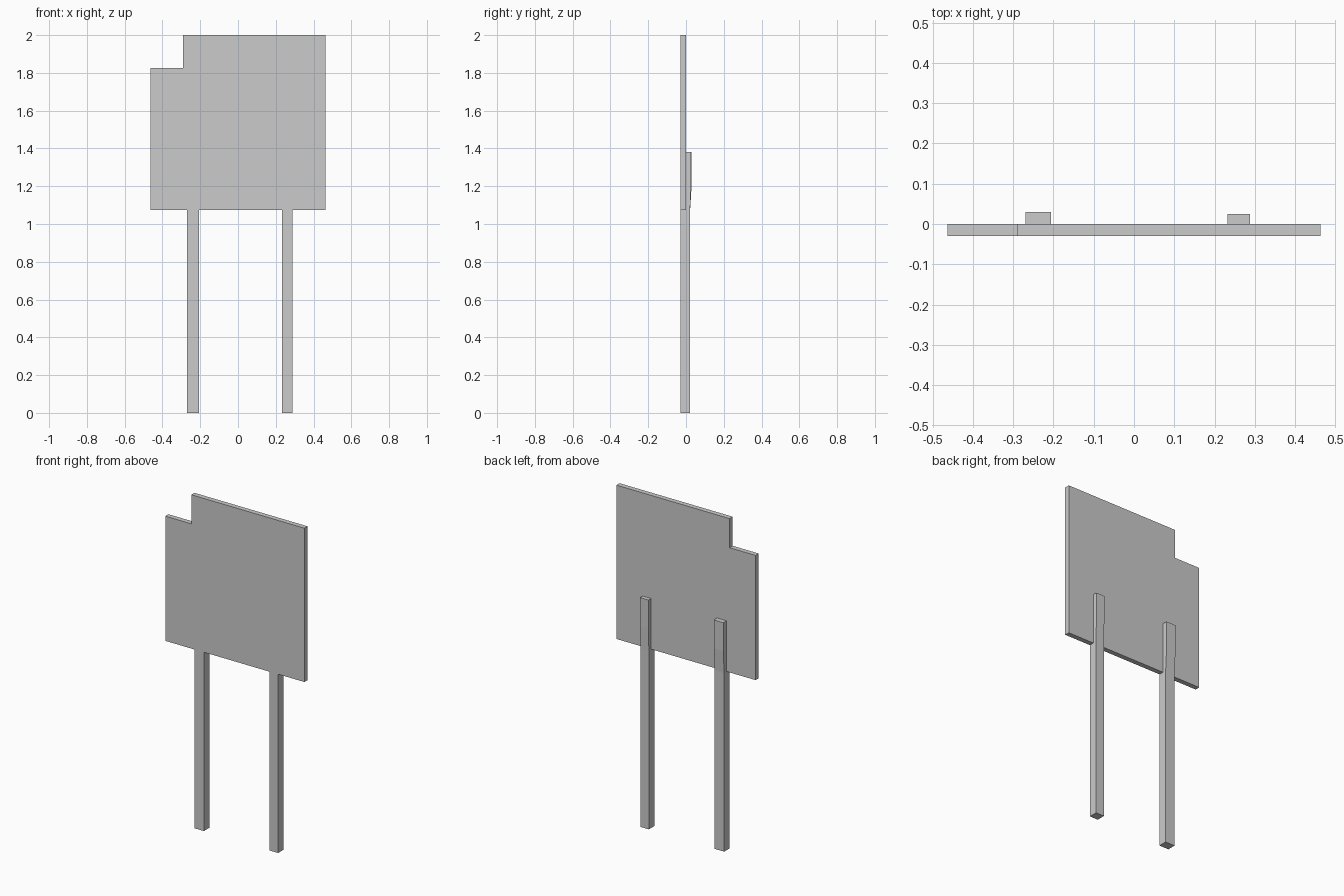
import bpy, bmesh
from mathutils import Vector

if "Cube" in bpy.data.objects:
    bpy.data.objects.remove(bpy.data.objects["Cube"])


def prism(name, points, offset):
    """Extrude a closed outline along an offset vector."""
    bm = bmesh.new()
    face = bm.faces.new([bm.verts.new(p) for p in points])
    ext = bmesh.ops.extrude_face_region(bm, geom=[face])
    moved = [g for g in ext["geom"] if isinstance(g, bmesh.types.BMVert)]
    bmesh.ops.translate(bm, verts=moved, vec=Vector(offset))
    # keep the starting cap so the solid is closed
    if not face.is_valid:
        bmesh.ops.holes_fill(bm, edges=bm.edges[:])
    bmesh.ops.recalc_face_normals(bm, faces=bm.faces[:])
    mesh = bpy.data.meshes.new(name)
    bm.to_mesh(mesh)
    bm.free()
    obj = bpy.data.objects.new(name, mesh)
    bpy.context.collection.objects.link(obj)
    return obj


# Sign panel with a notched upper corner
FRONT, BACK, BOTTOM = -0.03, 0.0, 1.075
outline = [(-0.463, BOTTOM), (0.463, BOTTOM), (0.463, 2.0),
           (-0.29, 2.0), (-0.29, 1.825), (-0.463, 1.825)]
prism("panel", [(x, FRONT, z) for x, z in outline], (0, BACK - FRONT, 0))

# Posts: full depth below the panel, lapped onto its back above
for name, x0, x1, top_y in (("left_post", -0.269, -0.206, 0.03),
                            ("right_post", 0.232, 0.288, 0.025)):
    side = [(FRONT, 0), (0.022, 0), (0.022, BOTTOM), (top_y, 1.21),
            (top_y, 1.38), (BACK - 0.002, 1.38), (BACK - 0.002, BOTTOM),
            (FRONT, BOTTOM)]
    prism(name, [(x0, y, z) for y, z in side], (x1 - x0, 0, 0))
